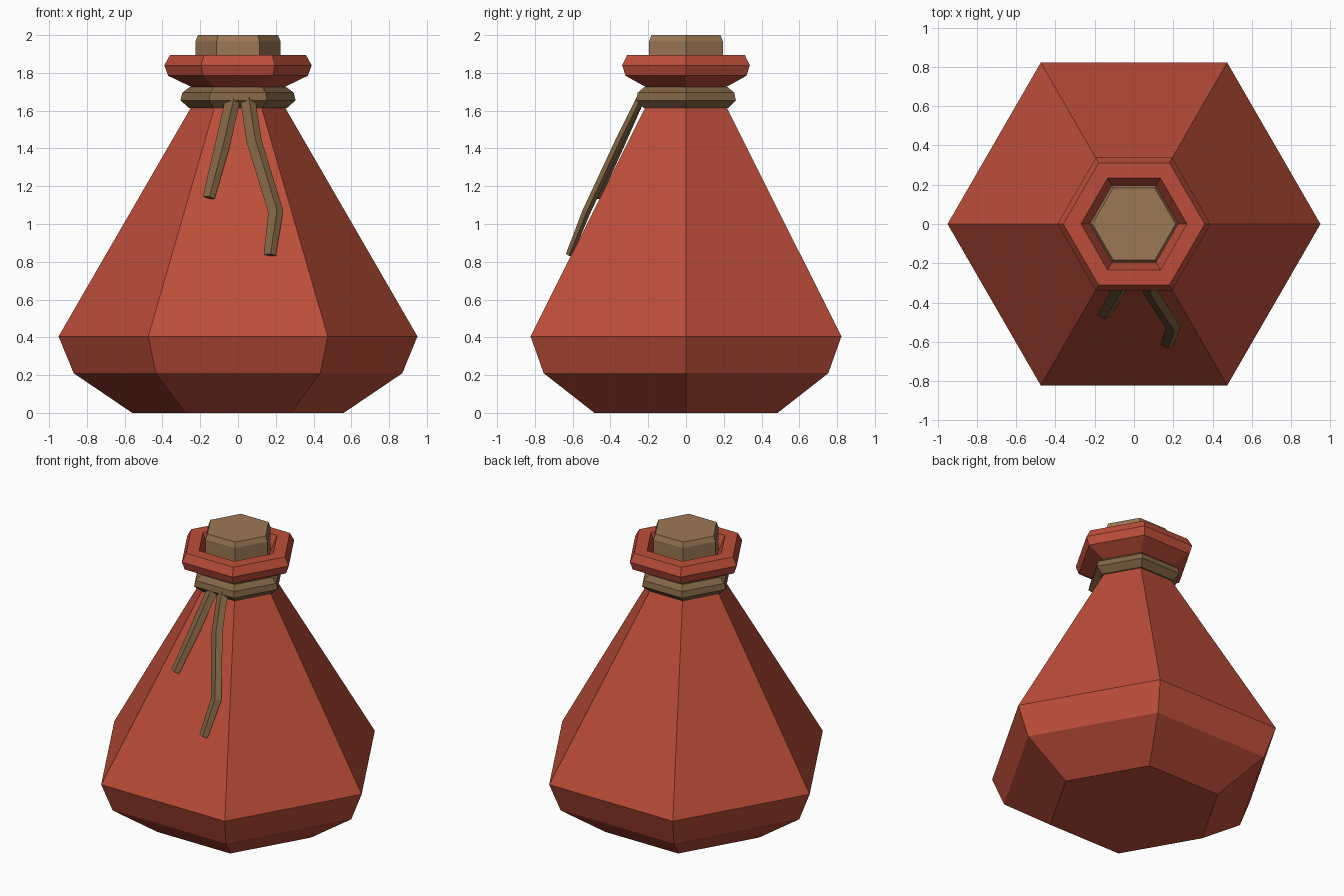
import bpy, bmesh, math
from mathutils import Vector

if "Cube" in bpy.data.objects:
    bpy.data.objects.remove(bpy.data.objects["Cube"])


def material(name, rgb):
    m = bpy.data.materials.new(name)
    m.diffuse_color = (*rgb, 1)
    m.use_nodes = True
    m.node_tree.nodes["Principled BSDF"].inputs["Base Color"].default_value = m.diffuse_color
    return m


RED = material("red glaze", (0.51, 0.076, 0.042))
CORK = material("cork brown", (0.33, 0.19, 0.092))
CORD = material("cord brown", (0.22, 0.127, 0.057))


def skin(name, rings, mat, closed=False):
    """Join equal-length rings of points into a flat-shaded solid."""
    bm = bmesh.new()
    loops = [[bm.verts.new(p) for p in ring] for ring in rings]
    n = len(loops[0])
    pairs = list(zip(loops, loops[1:]))
    if closed:
        pairs.append((loops[-1], loops[0]))
    else:
        bm.faces.new(loops[0])
        bm.faces.new(loops[-1])
    for a, b in pairs:
        for i in range(n):
            j = (i + 1) % n
            bm.faces.new((a[i], a[j], b[j], b[i]))
    bmesh.ops.recalc_face_normals(bm, faces=bm.faces)
    me = bpy.data.meshes.new(name)
    bm.to_mesh(me)
    bm.free()
    me.materials.append(mat)
    ob = bpy.data.objects.new(name, me)
    bpy.context.collection.objects.link(ob)
    return ob


def hexagon(r, z):
    return [(r * math.cos(i * math.pi / 3), r * math.sin(i * math.pi / 3), z)
            for i in range(6)]


def turned(name, profile, mat, closed=False):
    return skin(name, [hexagon(r, z) for r, z in profile], mat, closed)


def strand(name, path):
    # Kite-shaped section with its ridge facing outward from the bottle wall
    section = [(-0.04, 0), (0.006, -0.024), (0.04, 0), (0, 0.02)]
    pts = [Vector(p) for p in path]
    rings = []
    for i, p in enumerate(pts):
        t = (pts[min(i + 1, len(pts) - 1)] - pts[max(i - 1, 0)]).normalized()
        side = Vector((1, 0, 0))
        side = (side - t * side.dot(t)).normalized()
        back = side.cross(t).normalized()
        if back.y < 0:
            back = -back
        k = 0.8 if i == len(pts) - 1 else 1
        rings.append([p + side * u * k + back * v * k for u, v in section])
    return skin(name, rings, CORD)


# Bottle with flared lip and recessed mouth
turned("bottle", [(0.56, 0), (0.87, 0.21), (0.95, 0.405), (0.25, 1.615),
                  (0.235, 1.72), (0.37, 1.785), (0.39, 1.84), (0.36, 1.895),
                  (0.27, 1.895), (0.21, 1.76)], RED)

# Cork stopper
turned("cork", [(0.21, 1.74), (0.225, 1.80), (0.226, 1.965), (0.212, 2.0)], CORK)

# Cord tied round the neck
turned("neck_cord", [(0.22, 1.615), (0.26, 1.615), (0.305, 1.655), (0.295, 1.695),
                     (0.255, 1.725), (0.22, 1.725)], CORD, closed=True)

# Loose cord ends hanging down the front
strand("short_cord_end", [(-0.025, -0.235, 1.67), (-0.082, -0.345, 1.42),
                          (-0.155, -0.468, 1.14)])
strand("long_cord_end", [(0.05, -0.235, 1.67), (0.085, -0.35, 1.44),
                         (0.20, -0.525, 1.065), (0.168, -0.618, 0.835)])
